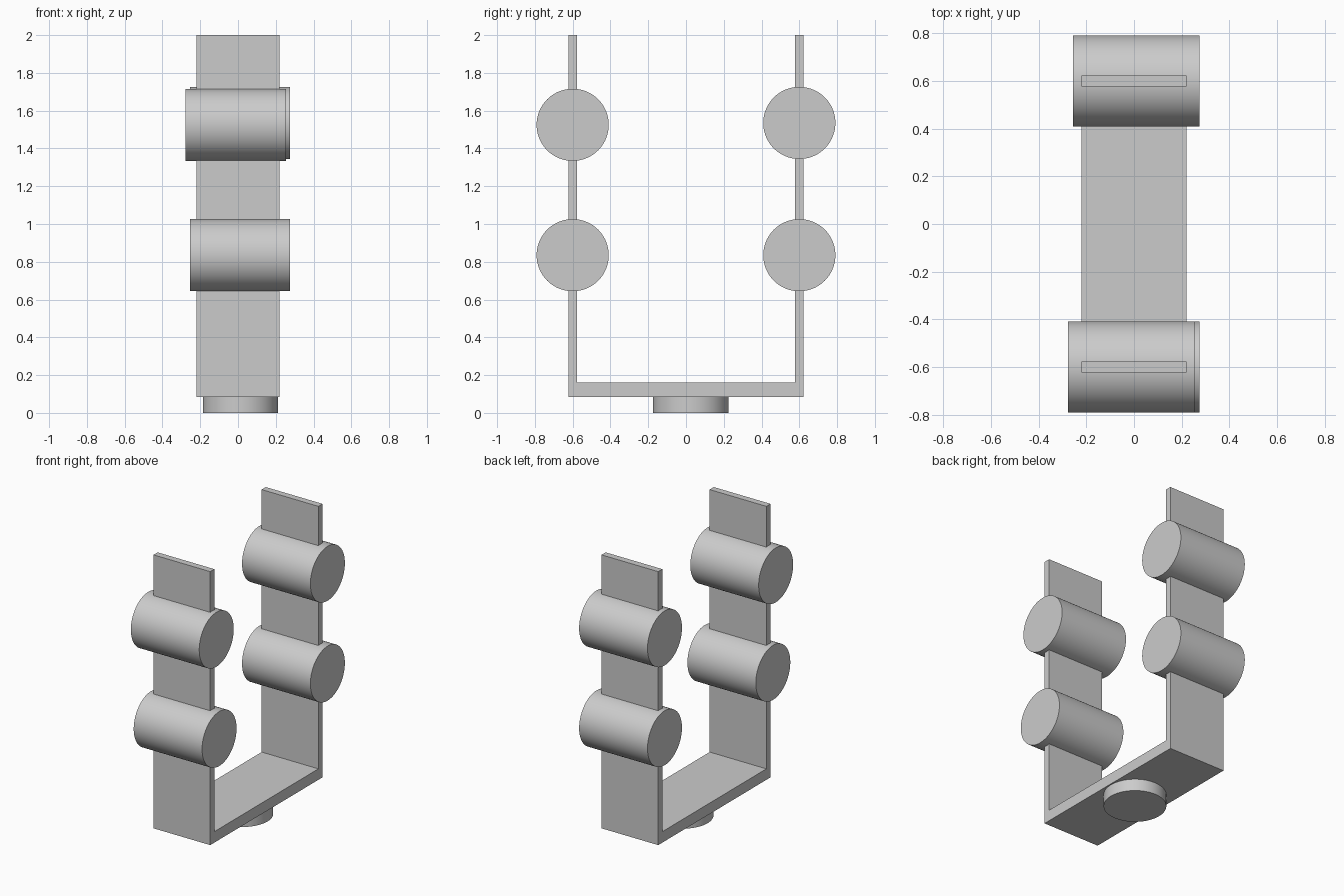
import bpy, math

cube = bpy.data.objects.get("Cube")
if cube:
    bpy.data.objects.remove(cube, do_unlink=True)

grey = bpy.data.materials.new("light_grey")
grey.use_nodes = True
COLOR = (0.6, 0.6, 0.6, 1)
grey.diffuse_color = COLOR
grey.node_tree.nodes["Principled BSDF"].inputs["Base Color"].default_value = COLOR


def cylinder(name, center, radius, length, along_x=False):
    rotation = (0, math.pi / 2, 0) if along_x else (0, 0, 0)
    bpy.ops.mesh.primitive_cylinder_add(vertices=96, radius=radius, depth=length,
                                        location=center, rotation=rotation)
    obj = bpy.context.object
    obj.name = name
    obj.data.materials.append(grey)
    bpy.ops.object.shade_smooth_by_angle()


# U-shaped bracket: one profile in the YZ plane, extruded across x
half_width, outer, inner = 0.22, 0.622, 0.576
bottom, floor, top = 0.083, 0.16, 2.0
profile = [(-outer, bottom), (outer, bottom), (outer, top), (inner, top),
           (inner, floor), (-inner, floor), (-inner, top), (-outer, top)]
n = len(profile)
verts = [(x, y, z) for x in (-half_width, half_width) for y, z in profile]
faces = [[i, i + n, (i + 1) % n + n, (i + 1) % n] for i in range(n)]
# End caps split into floor strip and two arms
for cap in ([0, 1, 4, 5], [1, 2, 3, 4], [0, 5, 6, 7]):
    faces.append(cap)
    faces.append([i + n for i in reversed(cap)])
mesh = bpy.data.meshes.new("bracket")
mesh.from_pydata(verts, [], faces)
mesh.materials.append(grey)
bracket = bpy.data.objects.new("bracket", mesh)
bpy.context.collection.objects.link(bracket)

# Rollers through the arms
for name, x, y, z in [("front_lower_roller", 0.01, -0.6, 0.835),
                      ("front_upper_roller", -0.012, -0.6, 1.525),
                      ("back_lower_roller", 0.01, 0.6, 0.835),
                      ("back_upper_roller", 0.01, 0.6, 1.535)]:
    cylinder(name, (x, y, z), 0.191, 0.53, along_x=True)

# Round foot under the bracket
cylinder("foot", (0.013, 0.025, 0.045), 0.199, 0.09)
